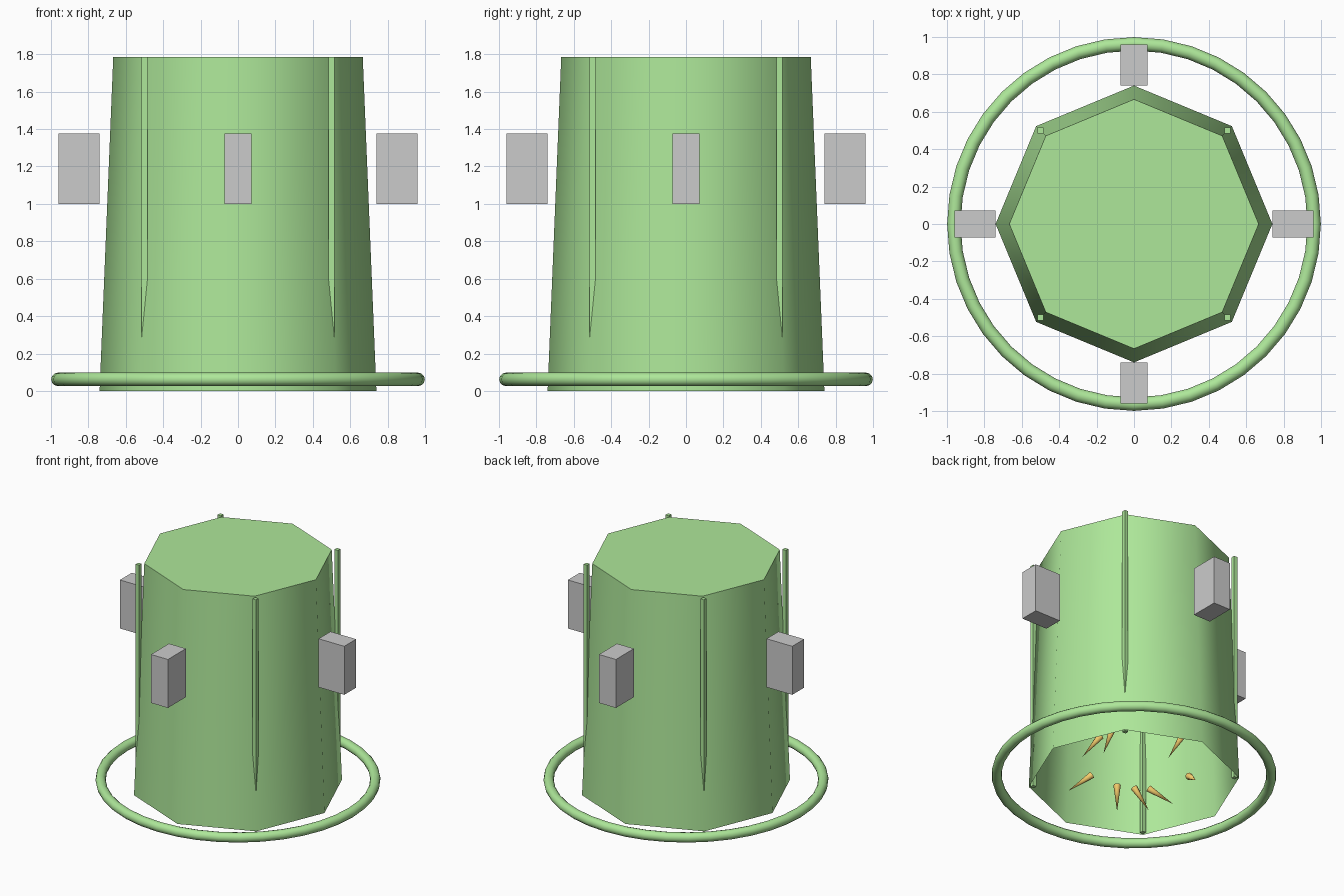
import bpy, math
from mathutils import Vector

if "Cube" in bpy.data.objects:
    bpy.data.objects.remove(bpy.data.objects["Cube"])

def mat(name, col):
    m = bpy.data.materials.new(name)
    m.diffuse_color = (*col, 1)
    m.use_nodes = True
    m.node_tree.nodes["Principled BSDF"].inputs["Base Color"].default_value = m.diffuse_color
    return m

GREEN = mat("green", (0.42, 0.80, 0.32))
ORANGE = mat("orange", (0.90, 0.60, 0.15))

def finish(name, material=None, smooth=None):
    ob = bpy.context.object
    ob.name = name
    if material:
        ob.data.materials.append(material)
    if smooth:
        bpy.ops.object.shade_smooth_by_angle(angle=math.radians(smooth))
    return ob

def box(name, loc, dims, rot=0, material=None):
    bpy.ops.mesh.primitive_cube_add(size=1, location=loc, rotation=(0, 0, rot))
    bpy.context.object.scale = dims
    return finish(name, material)

# tapered eight-sided body: open underneath, flat lid on top
H, R0, R1 = 1.785, 0.74, 0.667
ring = [(math.cos(i * math.pi / 4), math.sin(i * math.pi / 4)) for i in range(8)]
verts = [(c * R0, s * R0, 0) for c, s in ring] + [(c * R1, s * R1, H) for c, s in ring]
faces = [(i, (i + 1) % 8, (i + 1) % 8 + 8, i + 8) for i in range(8)] + [tuple(range(8, 16))]
me = bpy.data.meshes.new("body")
me.from_pydata(verts, [], faces)
body = bpy.data.objects.new("body", me)
bpy.context.collection.objects.link(body)
bpy.context.view_layer.objects.active = body
body.select_set(True)
finish("body", GREEN, 60)

# hoop around the base
bpy.ops.mesh.primitive_torus_add(major_radius=0.963, minor_radius=0.036, major_segments=40,
                                 minor_segments=12, location=(0, 0, 0.062))
finish("base_hoop", GREEN, 40)

# four upright rods that leave the wall as it tapers
for sx in (-1, 1):
    for sy in (-1, 1):
        box("corner_rod", (0.5 * sx, 0.5 * sy, H / 2), (0.03, 0.03, H), 0, GREEN)

# four grey blocks on the sides
for i in range(4):
    a = i * math.pi / 2
    box("side_block", (0.85 * math.cos(a), 0.85 * math.sin(a), 1.188), (0.22, 0.145, 0.375), a)

# loose ring of spikes just inside the mouth: angle, sideways, inward/outward and vertical lean
RIGHT = Vector((-math.sin(math.radians(50)), math.cos(math.radians(50)), 0))
OUT = Vector((math.cos(math.radians(50)), math.sin(math.radians(50)), 0))
spikes = [(6, -.13, 0, -.17), (25, -.06, 0, -.19), (93, -.10, 0, -.18), (158, .05, .17, -.13),
          (204, .15, 0, -.11), (223, .10, 0, -.18), (246, 0, 0, -.22), (292, -.18, 0, -.14)]
for ang, u, v, w in spikes:
    a = math.radians(ang)
    d = RIGHT * u + OUT * v + Vector((0, 0, w))
    bpy.ops.mesh.primitive_cone_add(vertices=8, radius1=0.026, radius2=0, depth=0.21,
                                    location=(0.43 * math.cos(a), 0.43 * math.sin(a), 0.11),
                                    rotation=d.to_track_quat('Z', 'Y').to_euler())
    finish("inner_spike", ORANGE, 50)
